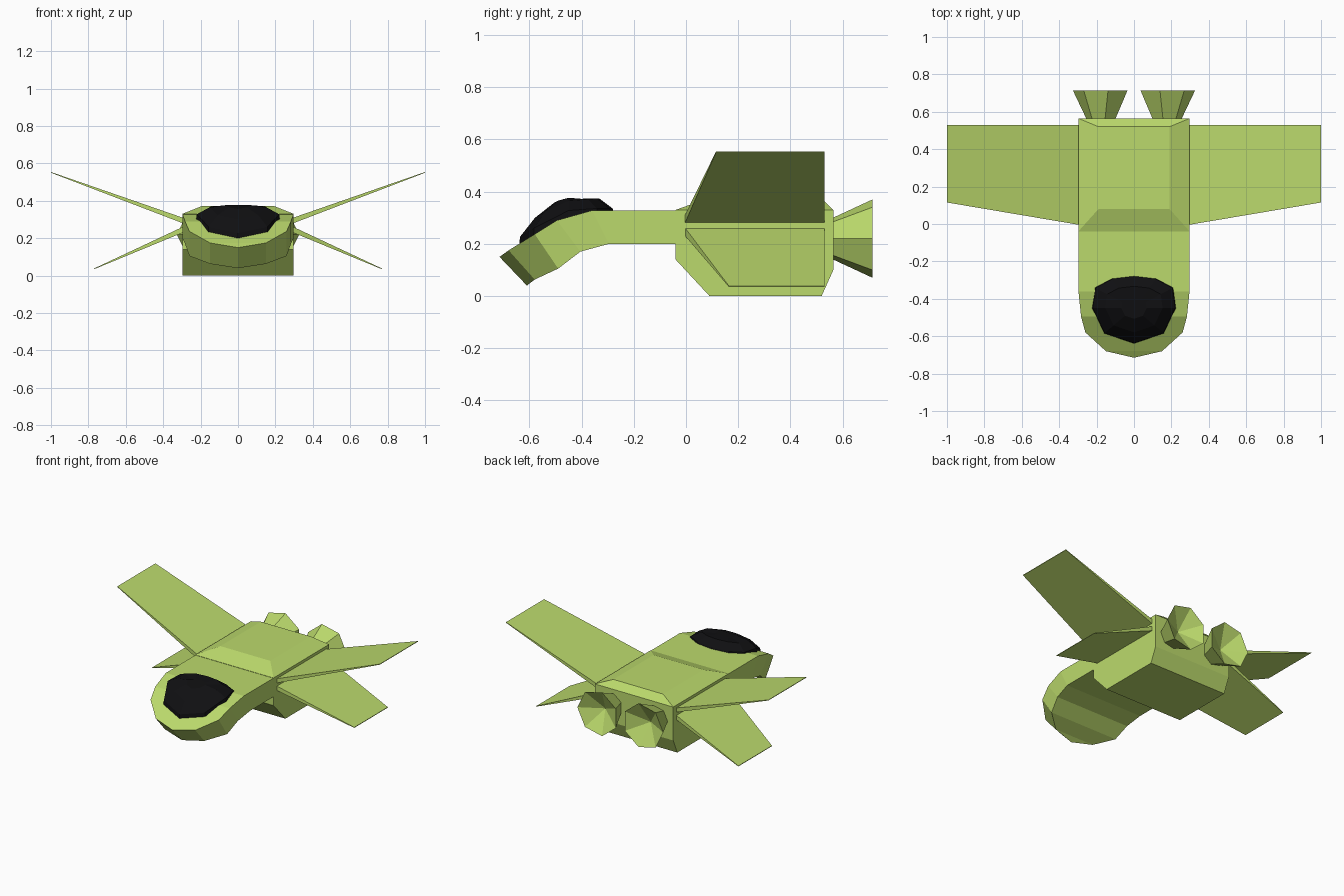
import bpy, bmesh
from math import cos, sin, tau

if "Cube" in bpy.data.objects:
    bpy.data.objects.remove(bpy.data.objects["Cube"])


def material(name, rgb):
    m = bpy.data.materials.new(name)
    m.diffuse_color = (*rgb, 1)
    m.use_nodes = True
    m.node_tree.nodes["Principled BSDF"].inputs["Base Color"].default_value = m.diffuse_color
    return m


GREEN = material("green_paint", (0.50, 0.70, 0.15))
BLACK = material("black_glass", (0.005, 0.005, 0.006))


def finish(name, bm, mat):
    bmesh.ops.remove_doubles(bm, verts=bm.verts[:], dist=0.0005)
    bmesh.ops.recalc_face_normals(bm, faces=bm.faces[:])
    me = bpy.data.meshes.new(name)
    bm.to_mesh(me)
    bm.free()
    me.materials.append(mat)
    ob = bpy.data.objects.new(name, me)
    bpy.context.collection.objects.link(ob)
    return ob


def loft(name, rings, mat=GREEN, cap_start=True, cap_end=True):
    """Skin a list of equally long closed rings."""
    bm = bmesh.new()
    vs = [[bm.verts.new(p) for p in r] for r in rings]
    n = len(rings[0])
    for a, b in zip(vs, vs[1:]):
        for i in range(n):
            j = (i + 1) % n
            bm.faces.new((a[i], a[j], b[j], b[i]))
    if cap_start:
        bm.faces.new(vs[0])
    if cap_end:
        bm.faces.new(vs[-1])
    return finish(name, bm, mat)


# Rear hull: side profile across the width plus a narrower raised deck
bm = bmesh.new()
profile = [(-.04, .33), (-.04, .14), (.09, 0), (.52, 0), (.565, .10), (.565, .33)]
deck = [(.08, .373), (.52, .373)]
for pts, w in ((profile, .298), (deck, .19)):
    for y, z in pts:
        for s in (-1, 1):
            bm.verts.new((s * w, y, z))
bmesh.ops.convex_hull(bm, input=bm.verts[:])
bmesh.ops.dissolve_limit(bm, angle_limit=0.01, verts=bm.verts[:], edges=bm.edges[:])
finish("rear_hull", bm, GREEN)

# Neck and drooping nose: half width, top y z, bottom y z
stations = [(.297, .0, .328, .0, .2),
            (.297, -.36, .328, -.295, .2),
            (.283, -.495, .29, -.405, .17),
            (.26, -.58, .237, -.49, .105),
            (.15, -.68, .175, -.58, .063)]
nose_tip = (.0, -.715, .15, -.61, .04)
bm = bmesh.new()
rows = [[bm.verts.new(p) for p in ((-w, ty, tz), (w, ty, tz), (w, by, bz), (-w, by, bz))]
        for w, ty, tz, by, bz in stations]
for a, b in zip(rows, rows[1:]):
    for i in range(4):
        j = (i + 1) % 4
        bm.faces.new((a[i], a[j], b[j], b[i]))
bm.faces.new(rows[0])
_, ty, tz, by, bz = nose_tip
t, u = bm.verts.new((0, ty, tz)), bm.verts.new((0, by, bz))
tl, tr, br, bl = rows[-1]
for f in ((tl, tr, t), (bl, br, u), (tr, br, u, t), (tl, t, u, bl)):
    bm.faces.new(f)
finish("neck_and_nose", bm, GREEN)


# Canopy: dome that follows the slope of the nose
def hull_top(y):
    line = [(nose_tip[1], nose_tip[2])] + [(s[1], s[2]) for s in reversed(stations)]
    for (y0, z0), (y1, z1) in zip(line, line[1:]):
        if y <= y1:
            return z0 + (z1 - z0) * (y - y0) / (y1 - y0)
    return line[-1][1]


half = [(.12, -.292), (.21, -.34), (.225, -.45), (.16, -.585)]
outline = [(0, -.278)] + half + [(0, -.64)] + [(-x, y) for x, y in reversed(half)]
cy = -.45
rings = []
for s, h in ((1, -.01), (.98, .025), (.68, .062), (.3, .074)):
    ring = []
    for x, y in outline:
        yy = cy + (y - cy) * s
        rise = h * (.75 if y > cy and s < .9 else .3 if y > cy else 1)
        ring.append((x * s, yy, hull_top(yy) + rise))
    rings.append(ring)
loft("canopy", rings, BLACK)

# Wings: thick root tapering to a knife edge at the tip
#        name, root z low/high, tip x, tip z, tip leading y
wings = [("upper_wing", .278, .308, 1.0, .552, .115),
         ("lower_wing", .232, .263, .77, .036, .165)]
for name, z0, z1, tx, tz, ty in wings:
    for side, s in (("left", -1), ("right", 1)):
        root = [(s * .29, y, z) for y, z in ((-.005, z0), (.53, z0), (.53, z1), (-.005, z1))]
        tip = [(s * tx, y, z) for y, z in ((ty, tz - .002), (.53, tz - .002),
                                           (.53, tz + .002), (ty, tz + .002))]
        loft(f"{name}_{side}", [root, tip])

# Engines: seven-sided flared nozzles with a hollow cone inside
for side, s in (("left", -1), ("right", 1)):
    def ring(r, y):
        return [(s * (.173 + r * cos(i * tau / 7)), y, .22 + r * sin(i * tau / 7))
                for i in range(7)]
    loft(f"engine_nozzle_{side}",
         [ring(.078, .555), ring(.154, .715), ring(.0001, .63)], cap_end=False)
